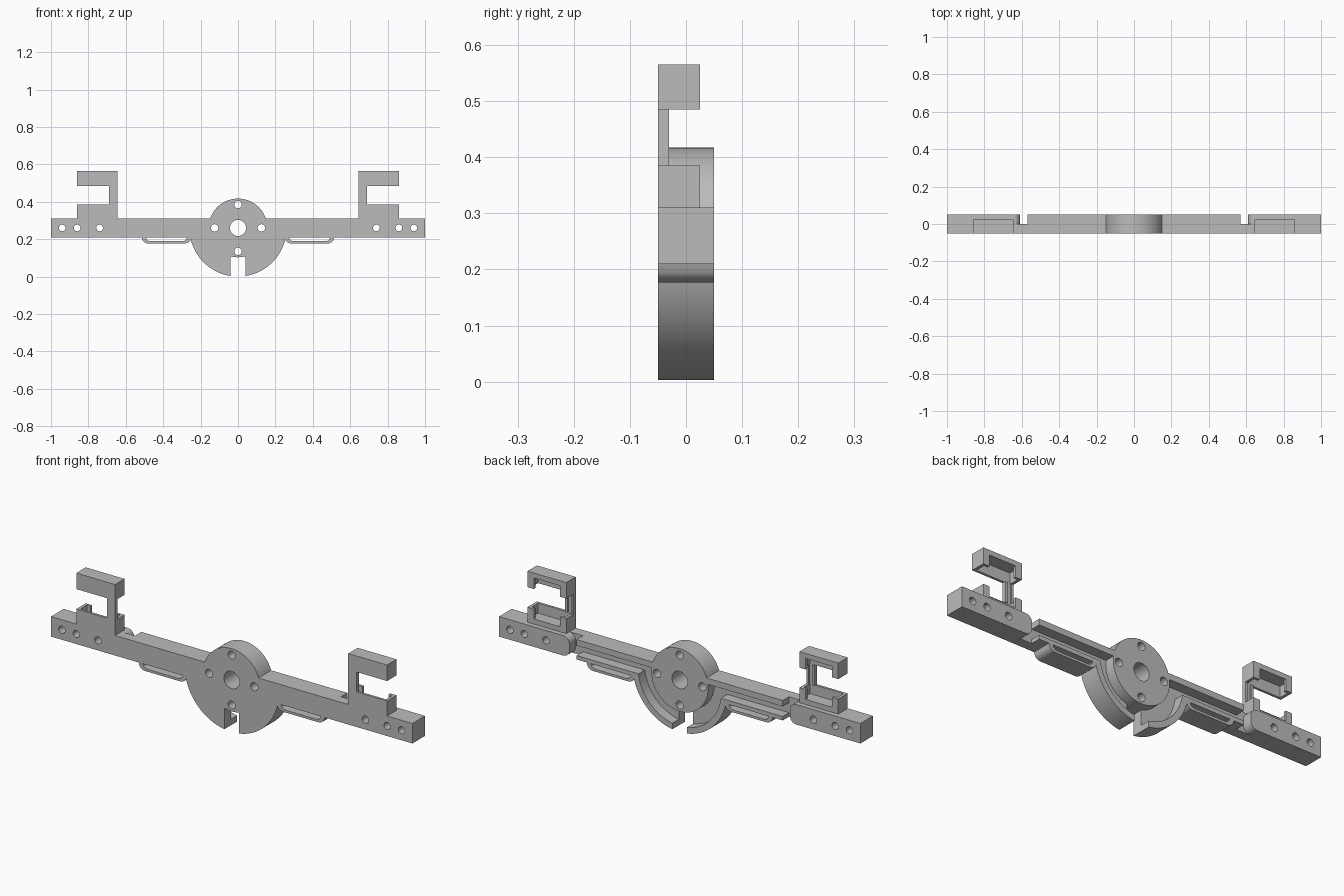
import bpy, bmesh, math

if "Cube" in bpy.data.objects:
    bpy.data.objects.remove(bpy.data.objects["Cube"], do_unlink=True)

grey = bpy.data.materials.new("light_grey")
grey.use_nodes = True
grey.diffuse_color = (0.5, 0.5, 0.5, 1)
grey.node_tree.nodes["Principled BSDF"].inputs["Base Color"].default_value = (0.5, 0.5, 0.5, 1)

FRONT, BACK, MID = -0.05, 0.05, 0.0
CZ = 0.26                     # hub centre height
BOT, TOP = 0.21, 0.31         # bar heights
HUB_R, DISC_R = 0.157, 0.26


def prism(name, pts, y0=FRONT, y1=BACK):
    """Extrude an (x, z) outline along y."""
    bm = bmesh.new()
    face = bm.faces.new([bm.verts.new((x, y0, z)) for x, z in pts])
    side = bmesh.ops.extrude_face_region(bm, geom=[face])
    verts = [g for g in side["geom"] if isinstance(g, bmesh.types.BMVert)]
    bmesh.ops.translate(bm, verts=verts, vec=(0, y1 - y0, 0))
    bmesh.ops.recalc_face_normals(bm, faces=bm.faces)
    mesh = bpy.data.meshes.new(name)
    bm.to_mesh(mesh)
    bm.free()
    mesh.materials.append(grey)
    ob = bpy.data.objects.new(name, mesh)
    bpy.context.collection.objects.link(ob)
    return ob


def arc(cx, cz, r, a0, a1, n=24):
    return [(cx + r * math.cos(a0 + (a1 - a0) * i / n),
             cz + r * math.sin(a0 + (a1 - a0) * i / n)) for i in range(n + 1)]


def rect(x0, x1, z0, z1):
    return [(x0, z0), (x1, z0), (x1, z1), (x0, z1)]


def circle(cx, cz, r, n=32):
    return arc(cx, cz, r, 0, math.tau, n)[:-1]


def mirror(pts, s):
    return [(s * x, z) for x, z in pts]


def combine(target, tool, operation):
    """Apply a boolean and drop the tool."""
    mod = target.modifiers.new("cut", "BOOLEAN")
    mod.operation, mod.object, mod.solver = operation, tool, "EXACT"
    bpy.context.view_layer.objects.active = target
    bpy.ops.object.modifier_apply(modifier=mod.name)
    bpy.data.objects.remove(tool, do_unlink=True)


def cut(target, pts, y0=-0.1, y1=0.1):
    combine(target, prism("cutter", pts, y0, y1), "DIFFERENCE")


def smooth(ob):
    bpy.ops.object.select_all(action="DESELECT")
    ob.select_set(True)
    bpy.context.view_layer.objects.active = ob
    bpy.ops.object.shade_smooth_by_angle(angle=math.radians(30))


# Crossbar with the small upper arc and large lower disc in one outline
up = math.asin((TOP - CZ) / HUB_R)
down = math.asin((CZ - BOT) / DISC_R)
outline = [(1, BOT), (1, TOP)]
outline += arc(0, CZ, HUB_R, up, math.pi - up, 40)
outline += [(-1, TOP), (-1, BOT)]
outline += arc(0, CZ, DISC_R, math.pi + down, math.tau - down, 56)
body = prism("crossbar", outline)

# Rear cable channel: around the hub, along the arms, out at the end gaps
lip = math.asin(0.02 / 0.23)
cut(body, arc(0, CZ, 0.23, math.pi - lip, math.tau + lip, 56), MID)
cut(body, rect(-0.6, 0.6, 0.23, 0.28), MID)
for s in (-1, 1):
    cut(body, mirror(rect(0.57, 0.66, 0.15, 0.4), s), MID)

# Bottom slot, then the full-depth hub on top of it
cut(body, rect(-0.04, 0.04, -0.1, 0.16))
combine(body, prism("hub", circle(0, CZ, HUB_R, 80)), "UNION")

# Rounded inner ends of the end blocks
r = 0.035
for s in (-1, 1):
    pts = [(0.7, BOT), (0.7, TOP)]
    pts += arc(0.61 + r, TOP - r, r, math.pi / 2, math.pi, 8)
    pts += arc(0.61 + r, BOT + r, r, math.pi, 1.5 * math.pi, 8)
    combine(body, prism("block_end", mirror(pts, s), MID - 0.01), "UNION")

# Screw holes
cut(body, circle(0, CZ, 0.043))
for x, z in ((0.125, 0), (-0.125, 0), (0, 0.125), (0, -0.125)):
    cut(body, circle(x, CZ + z, 0.02, 24))
for s in (-1, 1):
    for x in (0.74, 0.86, 0.94):
        cut(body, circle(s * x, CZ, 0.018, 24))
smooth(body)

# Strap loops below the arms and cable brackets above the end blocks
for s, side in ((1, "left"), (-1, "right")):
    def loop(x0, x1, z0, rad):
        pts = [(x0, BOT)] + arc(x0 + rad, z0 + rad, rad, 1.17 * math.pi, 1.5 * math.pi, 6)
        pts += arc(x1 - rad, z0 + rad, rad, 1.5 * math.pi, 1.83 * math.pi, 6) + [(x1, BOT)]
        return pts
    outer = loop(0.25, 0.515, 0.177, 0.035)
    inner = loop(0.272, 0.493, 0.189, 0.025)
    smooth(prism(side + "_strap_loop", mirror(outer + inner[::-1], s)))

    # Front plate of the bracket, one C-shaped outline
    c_shape = [(0.645, TOP), (0.86, TOP), (0.86, 0.385), (0.69, 0.385), (0.69, 0.485),
               (0.86, 0.485), (0.86, 0.565), (0.645, 0.565)]
    prism(side + "_bracket_plate", mirror(c_shape, s), FRONT, -0.038)

    # Ribs along the post
    for x in (0.645, 0.678):
        prism(side + "_post_rib", mirror(rect(x, x + 0.012, 0.385, 0.485), s), -0.038, -0.03)

    # Upper and lower holders: slab with end walls and small rear hooks
    for label, z0, z1, slab in (("lower", TOP, 0.385, (TOP, 0.335)),
                                ("upper", 0.485, 0.565, (0.54, 0.565))):
        cup = [(0.645, z0), (0.86, z0), (0.86, z1), (0.645, z1)]
        holder = prism(f"{side}_{label}_holder", mirror(cup, s), -0.038, 0.025)
        open_z = (slab[1], z1 + 0.05) if label == "lower" else (z0 - 0.05, slab[0])
        cut(holder, mirror(rect(0.66, 0.845, *open_z), s), -0.1, 0.012)
        cut(holder, mirror(rect(0.68, 0.825, *open_z), s), 0.0, 0.1)
